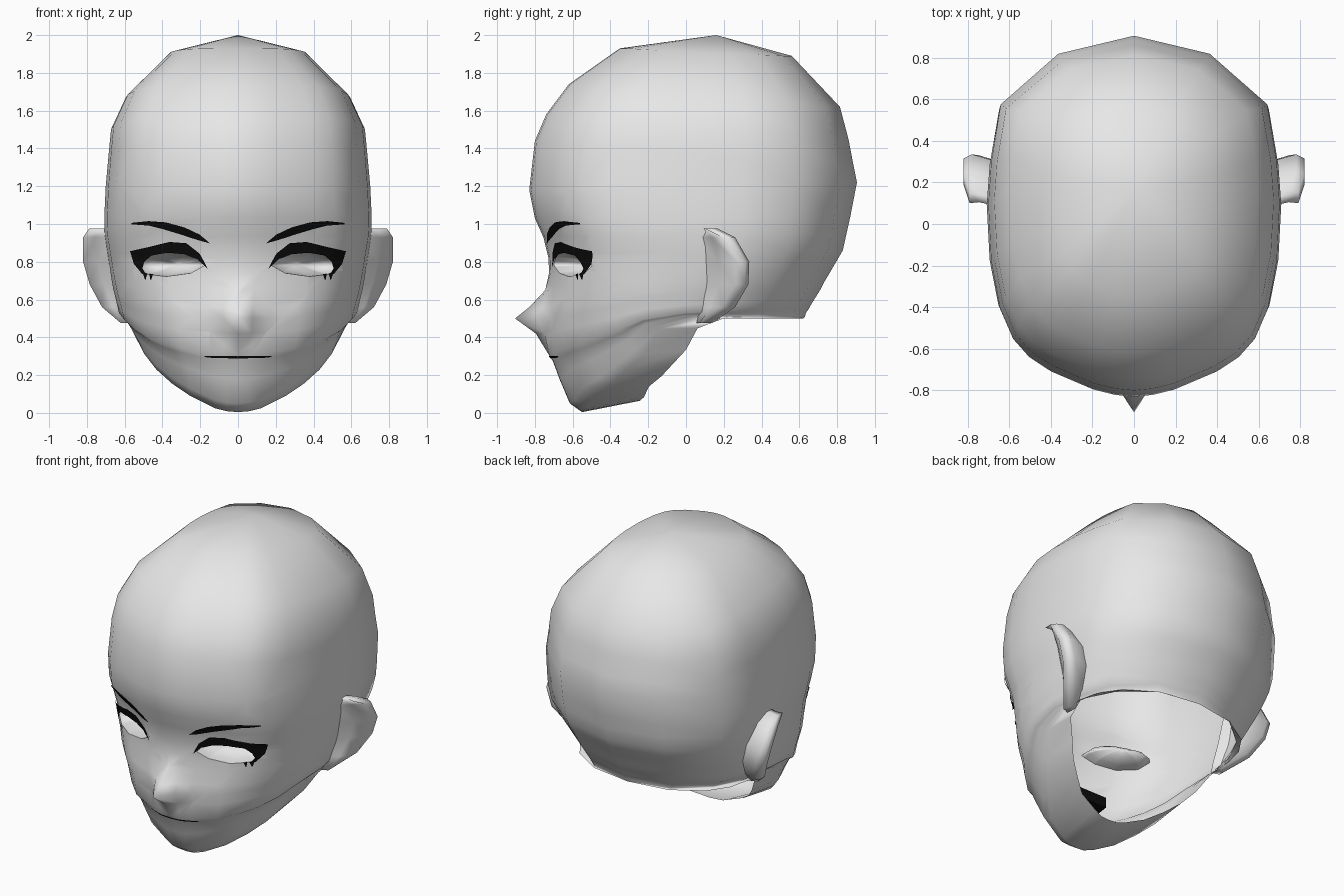
import bpy, bmesh, math
from mathutils import Vector
from mathutils.bvhtree import BVHTree

if "Cube" in bpy.data.objects:
    bpy.data.objects.remove(bpy.data.objects["Cube"])


def material(name, rgb):
    m = bpy.data.materials.new(name)
    m.diffuse_color = (*rgb, 1)
    m.use_nodes = True
    m.node_tree.nodes["Principled BSDF"].inputs["Base Color"].default_value = m.diffuse_color
    return m


SKIN = material("plain_grey", (0.8, 0.8, 0.8))
BLACK = material("black", (0.004, 0.004, 0.004))


def finish(name, bm, mat, smooth=True):
    mesh = bpy.data.meshes.new(name)
    bm.to_mesh(mesh)
    bm.free()
    mesh.materials.append(mat)
    for p in mesh.polygons:
        p.use_smooth = smooth
    ob = bpy.data.objects.new(name, mesh)
    bpy.context.scene.collection.objects.link(ob)
    return ob


def grid(name, rows, mat, caps=False, smooth=True):
    """Skin a list of equally long point rows."""
    bm = bmesh.new()
    vs = [[bm.verts.new(p) for p in r] for r in rows]
    for a, b in zip(vs, vs[1:]):
        for i in range(len(a) - 1):
            bm.faces.new((a[i], a[i + 1], b[i + 1], b[i]))
    if caps:
        bm.faces.new(vs[0])
        bm.faces.new(vs[-1])
    bmesh.ops.remove_doubles(bm, verts=bm.verts[:], dist=1e-5)
    bmesh.ops.recalc_face_normals(bm, faces=bm.faces[:])
    return finish(name, bm, mat, smooth)


# Head columns, front to back: width, depth, drop for cranium, then for jaw
COLS = [(0, 0, 0, 0, 0, 0), (.13, .005, 0, .1, 0, .01),
        (.28, .02, .01, .2, .02, .04), (.57, .07, .05, .42, .05, .17),
        (.72, .11, .1, .58, .13, .3), (.83, .16, .18, .72, .2, .45),
        (.92, .245, .3, .83, .28, .62), (.98, .375, .45, .94, .35, .88),
        (1, .535, .6, 1, .51, 1), (.98, .65, .7, .95, .66, 1),
        (.915, .81, .85, .8, .81, 1), (.52, .95, 1, .47, .95, 1),
        (0, 1, 1, 0, 1, 1)]
# Head rings, crown to neck: front y, front z, back y, back z, half width
RINGS = [(-.35, 1.93, .56, 1.89, .36), (-.62, 1.74, .815, 1.62, .595),
         (-.74, 1.58, .86, 1.45, .672), (-.80, 1.44, .885, 1.32, .685),
         (-.83, 1.18, .905, 1.22, .70), (-.80, 1.03, .87, 1.04, .708),
         (-.755, .93, .85, .95, .705), (-.728, .82, .83, .86, .69),
         (-.725, .74, .795, .80, .68), (-.73, .65, .76, .74, .67),
         (-.74, .56, .73, .69, .66), (-.745, .50, .71, .65, .65),
         (-.735, .42, .685, .61, .64), (-.728, .31, .66, .57, .63),
         (-.705, .275, .65, .55, .62), (-.67, .18, .635, .53, .615),
         (-.615, .05, .63, .51, .605), (-.55, .004, .625, .505, .60),
         (-.24, .065, .62, .50, .59)]
JAW = [0] * 7 + [.05, .1, .2, .3, .4, .5, .6, .75, .9, 1, 1, 1]
NOSE = {9: .015, 10: .09, 11: .16, 12: .06}

# Head shell, open at the neck
bm = bmesh.new()
crown = bm.verts.new((0, .16, 2.0))
loops = []
for r, (yf, zf, yb, zb, w) in enumerate(RINGS):
    k = JAW[r]
    half = []
    for j, c in enumerate(COLS):
        u, s, g = (c[i] * (1 - k) + c[i + 3] * k for i in range(3))
        nose = NOSE.get(r, 0) * (1, .3)[j] if j < 2 else 0
        half.append(Vector((w * u, yf + (yb - yf) * s - nose, zf + (zb - zf) * g)))
    pts = half + [Vector((-p.x, p.y, p.z)) for p in half[-2:0:-1]]
    loops.append([bm.verts.new(p) for p in pts])
n = len(loops[0])
for i in range(n):
    bm.faces.new((crown, loops[0][i], loops[0][(i + 1) % n]))
for a, b in zip(loops, loops[1:]):
    for i in range(n):
        m = (i + 1) % n
        bm.faces.new((a[i], b[i], b[m], a[m]))
bmesh.ops.recalc_face_normals(bm, faces=bm.faces[:])
bm.normal_update()
skin_tree = BVHTree.FromBMesh(bm)

# Eye openings, cut as convex outlines through the face
EYE = [(.17, .785), (.22, .83), (.30, .855), (.42, .85), (.52, .815),
       (.54, .78), (.49, .735), (.38, .722), (.25, .74)]
for side in (1, -1):
    pts = [Vector((x * side, 0, z)) for x, z in EYE]
    mid = sum(pts, Vector()) / len(pts)
    planes = []

    def inside():
        out = []
        for f in bm.faces:
            c = f.calc_center_median()
            if c.y < -.2 and c.x * side > 0 and all((c - p).dot(q) < 0 for p, q in planes):
                out.append(f)
        return out

    for a, b in zip(pts, pts[1:] + pts[:1]):
        d = b - a
        no = Vector((d.z, 0, -d.x)).normalized()
        if no.dot(a - mid) < 0:
            no = -no
        faces = inside()
        geom = set(faces)
        for f in faces:
            geom.update(f.edges)
            geom.update(f.verts)
        bmesh.ops.bisect_plane(bm, geom=list(geom), dist=1e-5, plane_co=a, plane_no=no)
        planes.append((a, no))
    bmesh.ops.delete(bm, geom=inside(), context='FACES')

# Eye bowls, hollow shells hung from the rim of each opening
for side, label in ((1, "right"), (-1, "left")):
    rim = [e for e in bm.edges if e.is_boundary
           and all(v.co.y < -.2 and v.co.z > .6 and v.co.x * side > 0 for v in e.verts)]
    if not rim:
        continue
    c = sum((v.co for e in rim for v in e.verts), Vector()) / (2 * len(rim))
    inward = Vector((-.35 * side, .94, 0))
    eb = bmesh.new()
    steps = (0, .08, .25, .5, .75, 1)
    for e in rim:
        a, b = (v.co for v in e.verts)
        rows = [[eb.verts.new(p.lerp(c, t) + inward * .13 * math.sqrt(1 - (1 - t) ** 2))
                 for p in (a, b)] for t in steps]
        for p, q in zip(rows, rows[1:]):
            eb.faces.new((p[0], p[1], q[1], q[0]))
    bmesh.ops.remove_doubles(eb, verts=eb.verts[:], dist=1e-5)
    bmesh.ops.recalc_face_normals(eb, faces=eb.faces[:])
    finish("eye_bowl_" + label, eb, SKIN)

finish("head", bm, SKIN)


def on_face(x, z, lift):
    """Point just in front of the face at x, z."""
    loc, no, _, _ = skin_tree.ray_cast(Vector((x, -3, z)), Vector((0, 1, 0)))
    if loc is None:
        return Vector((x, -.5, z))
    return loc + (no if no.y < 0 else -no) * lift


def strip(name, pairs, side=1, lift=.009):
    """Painted band following the face between two edge lines."""
    rows = []
    for i in range(len(pairs) - 1):
        last = i == len(pairs) - 2
        for s in range(5 if last else 4):
            t = s / 4
            a, b = (Vector(pairs[i][e]).lerp(Vector(pairs[i + 1][e]), t) for e in (0, 1))
            rows.append([on_face(p.x * side, p.y, lift)
                         for p in (a.lerp(b, h / 3) for h in range(4))])
    grid(name, rows, BLACK, smooth=False)


LASH = [((.16, .765), (.172, .775)), ((.20, .845), (.212, .815)), ((.27, .90), (.28, .842)),
        ((.36, .907), (.37, .85)), ((.46, .882), (.455, .835)), ((.565, .858), (.49, .80)),
        ((.545, .79), (.50, .765)), ((.50, .735), (.485, .742))]
BROW = [((.14, .893), (.148, .90)), ((.20, .947), (.21, .917)), ((.28, .985), (.29, .945)),
        ((.38, 1.012), (.39, .975)), ((.47, 1.018), (.47, .995)), ((.557, 1.008), (.557, 1.0))]
LOWER = [[((.445, .735), (.465, .738)), ((.455, .705), (.459, .705))],
         [((.475, .738), (.50, .75)), ((.482, .708), (.487, .708))]]
# Ear sections, top to bottom: z, front y, rim y, rim x
EAR = [(.975, .09, .16, .79), (.93, .06, .25, .82), (.80, .06, .325, .82),
       (.68, .06, .32, .785), (.56, .05, .25, .72), (.475, .05, .13, .62)]

for side, label in ((1, "right"), (-1, "left")):
    strip("upper_lash_" + label, LASH, side)
    strip("eyebrow_" + label, BROW, side)
    for i, pairs in enumerate(LOWER):
        strip(f"lower_lash_{label}_{i + 1}", pairs, side)
    rows = []
    for z, yf, yr, xr in EAR:
        base = .57 + .22 * (z - .48)
        prof = [(base, yf), ((base + xr) / 2 + .01, (yf + yr) / 2 - .02), (xr, yr - .06),
                (xr, yr - .01), (xr - .04, yr + .01), (base, yr - .03)]
        rows.append([Vector((x * side, y, z)) for x, y in prof])
    ear = grid("ear_" + label, rows, SKIN, caps=True)

# Mouth line and the dark pouch behind it
strip("mouth_line", [((-.175, .304), (-.175, .298)), ((-.12, .303), (-.12, .292)),
                     ((0, .302), (0, .291)), ((.12, .303), (.12, .292)),
                     ((.175, .304), (.175, .298))], lift=.004)
pouch = bmesh.new()
bmesh.ops.create_cube(pouch, size=1)
for v in pouch.verts:
    x, y, z = v.co
    v.co = (x * (.3 if y < 0 else .24), -.52 + y * .22, .305 + z * .07)
finish("mouth_pouch", pouch, BLACK, False)
